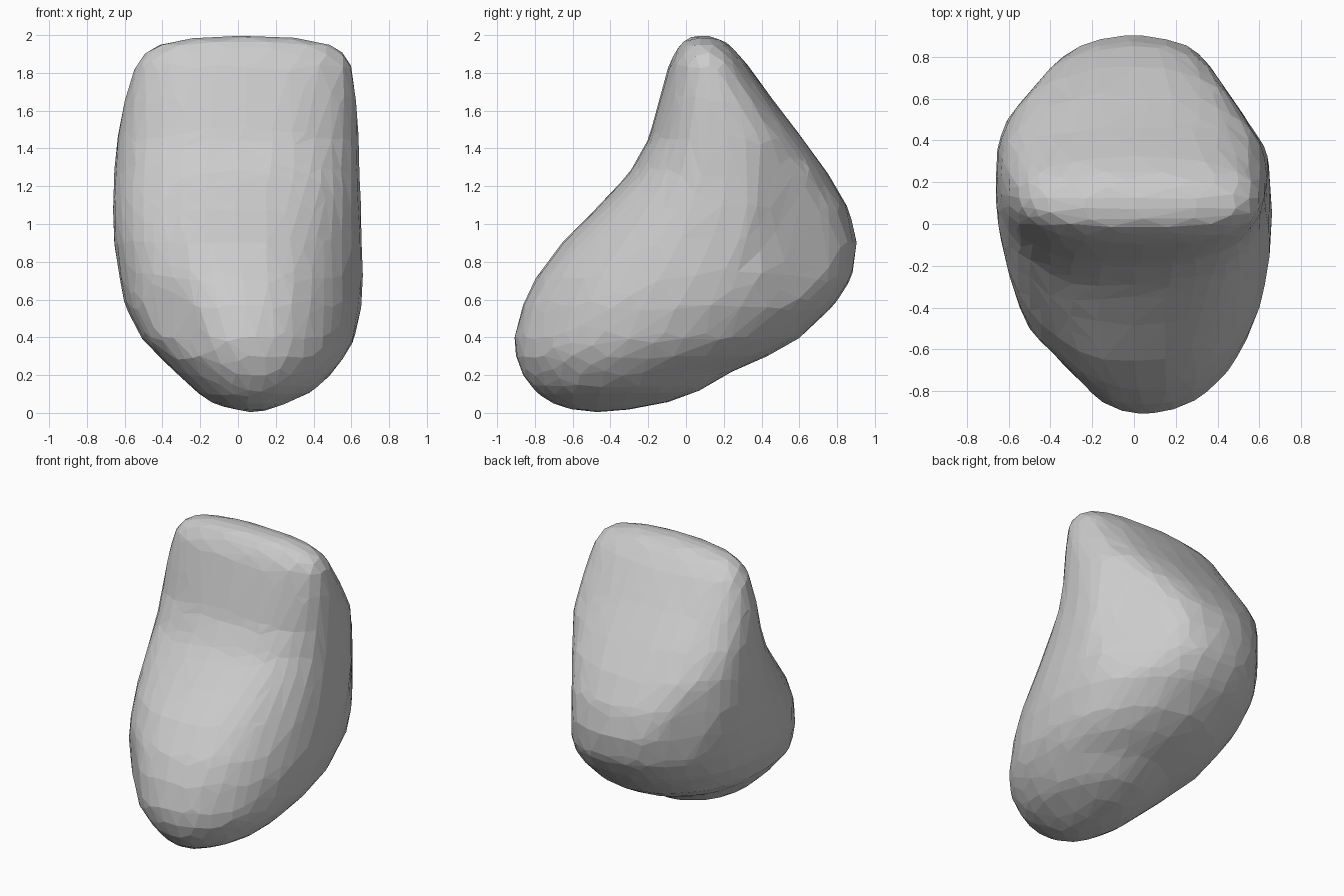
import bpy, bmesh, math, random

if "Cube" in bpy.data.objects:
    bpy.data.objects.remove(bpy.data.objects["Cube"])

random.seed(4)
SEG = 32

# Cross-sections: z, y front, y back, x left, x right, roundness exponent
RINGS = [
    (0.02, -0.62, -0.28, -0.04, 0.18, 2.0),
    (0.06, -0.73, -0.08, -0.15, 0.28, 2.0),
    (0.12, -0.81, 0.08, -0.23, 0.41, 2.0),
    (0.22, -0.88, 0.25, -0.34, 0.51, 2.0),
    (0.30, -0.90, 0.43, -0.42, 0.57, 2.1),
    (0.39, -0.91, 0.59, -0.51, 0.615, 2.1),
    (0.57, -0.87, 0.79, -0.60, 0.655, 2.1),
    (0.72, -0.795, 0.885, -0.63, 0.66, 2.15),
    (0.90, -0.66, 0.905, -0.655, 0.655, 2.2),
    (1.08, -0.48, 0.86, -0.665, 0.65, 2.3),
    (1.27, -0.30, 0.75, -0.66, 0.645, 2.4),
    (1.45, -0.20, 0.62, -0.64, 0.64, 2.5),
    (1.65, -0.145, 0.465, -0.60, 0.63, 2.5),
    (1.85, -0.09, 0.32, -0.54, 0.60, 2.5),
    (1.94, -0.04, 0.24, -0.46, 0.53, 2.4),
    (1.985, 0.0, 0.18, -0.25, 0.33, 2.2),
]

# Flattened corners: normal x, normal y, distance from the axis
FLATS = [(-0.707, -0.707, 0.714), (0.83, 0.56, 0.725), (-0.76, 0.65, 0.79)]


def spow(v, e):
    return math.copysign(abs(v) ** e, v)


bm = bmesh.new()
loops = []
for i, (z, yf, yb, xl, xr, n) in enumerate(RINGS):
    cx, cy, rx, ry = (xl + xr) / 2, (yf + yb) / 2, (xr - xl) / 2, (yb - yf) / 2
    loop = []
    for k in range(SEG):
        a = 2 * math.pi * k / SEG
        x = cx + rx * spow(math.cos(a), 2 / n)
        y = cy + ry * spow(math.sin(a), 2 / n)
        for nx, ny, dist in FLATS:
            over = nx * x + ny * y - dist
            if over > 0:
                x, y = x - nx * over, y - ny * over
        j = 0.006 if 2 < i < 14 else 0.0
        s = 1 + random.uniform(-j, j)
        loop.append(bm.verts.new((cx + (x - cx) * s, cy + (y - cy) * s, z)))
    loops.append(loop)

# Skin between the sections
for a, b in zip(loops, loops[1:]):
    for k in range(SEG):
        m = (k + 1) % SEG
        bm.faces.new((a[k], a[m], b[m], b[k]))

# Bottom and top caps
bottom = bm.verts.new((0.08, -0.48, 0.0))
top = bm.verts.new((0.04, 0.08, 2.0))
for k in range(SEG):
    m = (k + 1) % SEG
    bm.faces.new((bottom, loops[0][m], loops[0][k]))
    bm.faces.new((top, loops[-1][k], loops[-1][m]))

bmesh.ops.recalc_face_normals(bm, faces=bm.faces)
mesh = bpy.data.meshes.new("rock")
bm.to_mesh(mesh)
bm.free()
rock = bpy.data.objects.new("rock", mesh)
bpy.context.collection.objects.link(rock)

# Even out the surface, then reduce it to irregular flat facets
remesh = rock.modifiers.new("even_surface", 'REMESH')
remesh.mode = 'VOXEL'
remesh.voxel_size = 0.05
facets = rock.modifiers.new("facets", 'DECIMATE')
facets.ratio = 0.12
